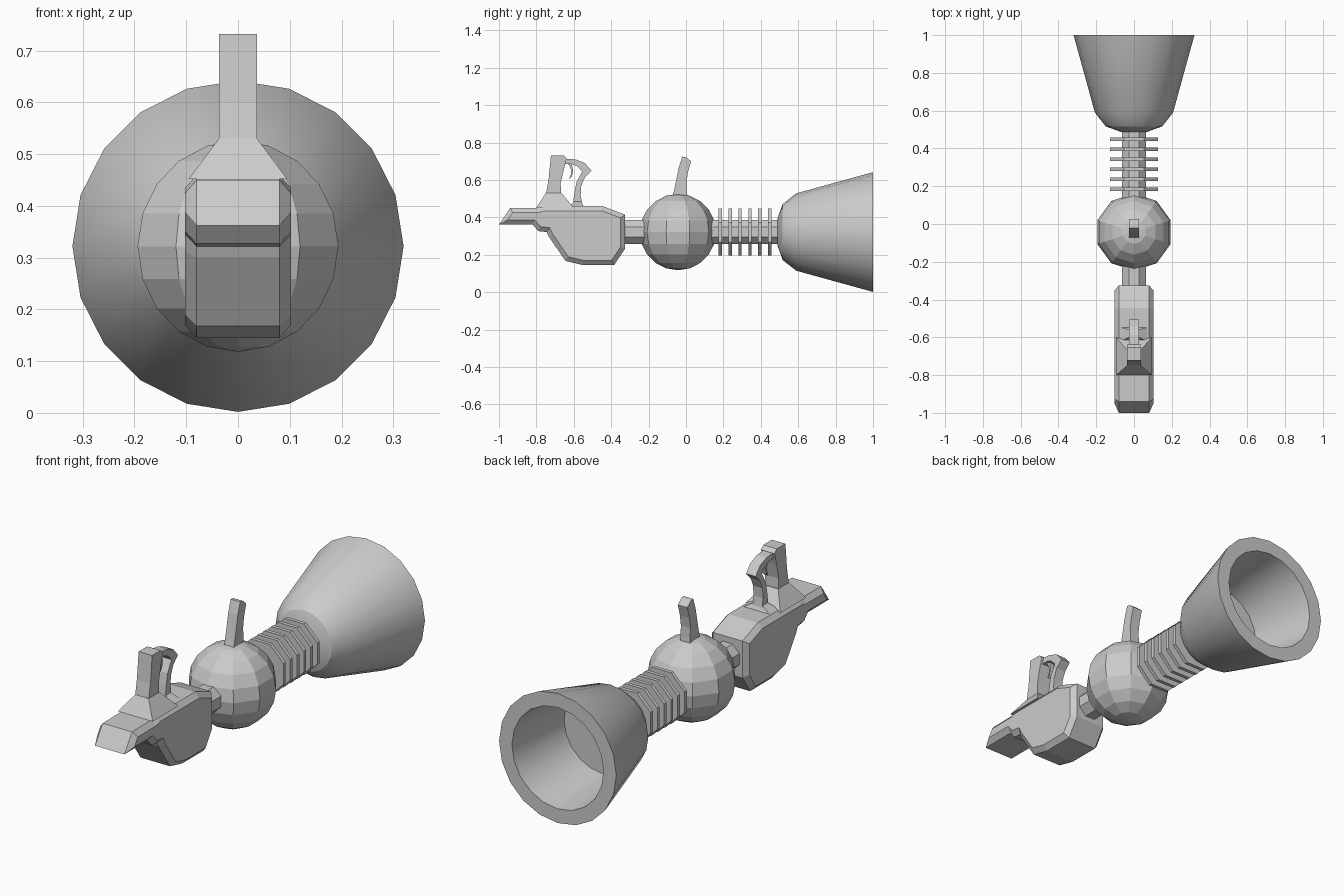
import bpy, bmesh
from math import sin, cos, pi, tau

if "Cube" in bpy.data.objects:
    bpy.data.objects.remove(bpy.data.objects["Cube"])

AXIS_Z = 0.322


def finish(name, bm):
    bmesh.ops.recalc_face_normals(bm, faces=bm.faces)
    me = bpy.data.meshes.new(name)
    bm.to_mesh(me)
    bm.free()
    ob = bpy.data.objects.new(name, me)
    bpy.context.collection.objects.link(ob)
    return ob


def loft(bm, a, b):
    n = len(a)
    for i in range(n):
        bm.faces.new((a[i], a[(i + 1) % n], b[(i + 1) % n], b[i]))


def lathe(name, profile, sides, phase=0.0):
    """Turn a (y, radius) profile round the long axis, capping both ends."""
    bm = bmesh.new()
    rings = []
    for y, r in profile:
        rings.append([bm.verts.new((r * cos(phase + tau * i / sides), y,
                                    AXIS_Z + r * sin(phase + tau * i / sides)))
                      for i in range(sides)])
    for a, b in zip(rings, rings[1:]):
        loft(bm, a, b)
    bm.faces.new(rings[0])
    bm.faces.new(rings[-1])
    return finish(name, bm)


def prism(name, outline, half, inset=0.0, depth=0.0):
    """Extrude a (y, z) outline across x, with optional chamfered side faces."""
    bm = bmesh.new()
    a = [bm.verts.new((-half, y, z)) for y, z in outline]
    b = [bm.verts.new((half, y, z)) for y, z in outline]
    loft(bm, a, b)
    caps = [bm.faces.new(a), bm.faces.new(b)]
    bmesh.ops.recalc_face_normals(bm, faces=bm.faces)
    if inset:
        bmesh.ops.inset_individual(bm, faces=caps, thickness=inset, depth=depth,
                                   use_even_offset=True)
    return finish(name, bm)


def frustum(name, low, high):
    """Tapered block between two (half_width, y0, y1, z) rectangles."""
    bm = bmesh.new()
    rings = [[bm.verts.new(p) for p in ((-w, y0, z), (w, y0, z), (w, y1, z), (-w, y1, z))]
             for w, y0, y1, z in (low, high)]
    loft(bm, *rings)
    bm.faces.new(rings[0])
    bm.faces.new(rings[1])
    return finish(name, bm)


# Flared bell with a hollow mouth
bell = lathe("bell", [(0.488, 0.07), (0.517, 0.15), (0.59, 0.207), (1.0, 0.32),
                      (1.0, 0.25), (0.65, 0.21)], 20)
bpy.context.view_layer.objects.active = bell
bell.select_set(True)
bpy.ops.object.shade_smooth_by_angle(angle=pi / 6)

# Eight-sided barrel stem and cooling fins
OCT = cos(pi / 8)
lathe("barrel_stem", [(-0.34, 0.064 / OCT), (0.50, 0.064 / OCT)], 8, pi / 8)
for i in range(6):
    y = 0.183 + 0.053 * i
    lathe(f"cooling_fin_{i + 1}", [(y - 0.009, 0.126 / OCT), (y + 0.009, 0.126 / OCT)], 8, pi / 8)

# Faceted round chamber
bm = bmesh.new()
bmesh.ops.create_uvsphere(bm, u_segments=10, v_segments=10, radius=0.204)
chamber = finish("round_chamber", bm)
chamber.location = (0, -0.043, AXIS_Z)

# Curved lever on top of the chamber
prism("chamber_lever", [(-0.08, 0.49), (-0.065, 0.54), (-0.05, 0.61), (-0.038, 0.67),
                        (-0.02, 0.725), (0.0, 0.723), (0.027, 0.70), (0.01, 0.64),
                        (0.003, 0.59), (0.005, 0.54), (0.01, 0.49)], 0.026)

# Main body with overhanging tail plate
prism("body", [(-1.0, 0.362), (-0.94, 0.45), (-0.79, 0.452), (-0.76, 0.46), (-0.445, 0.46),
               (-0.325, 0.415), (-0.325, 0.235), (-0.385, 0.145), (-0.55, 0.145),
               (-0.645, 0.168), (-0.735, 0.30), (-0.745, 0.322), (-0.79, 0.327),
               (-0.82, 0.362)], 0.08, 0.025, 0.022)

# Handle and its tapered foot
frustum("handle_foot", (0.095, -0.80, -0.60, 0.452), (0.037, -0.75, -0.665, 0.53))
prism("handle", [(-0.75, 0.52), (-0.735, 0.60), (-0.722, 0.732), (-0.655, 0.732),
                 (-0.637, 0.715), (-0.655, 0.65), (-0.67, 0.58), (-0.668, 0.52)], 0.037)

# Trigger guard, its foot, and the hooked trigger
frustum("guard_foot", (0.08, -0.625, -0.545, 0.455), (0.026, -0.60, -0.56, 0.485))
prism("trigger_guard", [(-0.65, 0.715), (-0.59, 0.71), (-0.54, 0.69), (-0.505, 0.65),
                        (-0.54, 0.615), (-0.56, 0.57), (-0.563, 0.52), (-0.555, 0.47),
                        (-0.605, 0.47), (-0.597, 0.53), (-0.585, 0.59), (-0.555, 0.645),
                        (-0.58, 0.672), (-0.61, 0.685), (-0.65, 0.685)], 0.026)
prism("trigger", [(-0.635, 0.69), (-0.612, 0.69), (-0.603, 0.65), (-0.61, 0.62),
                  (-0.625, 0.605), (-0.615, 0.63), (-0.613, 0.65), (-0.62, 0.67)], 0.012)
